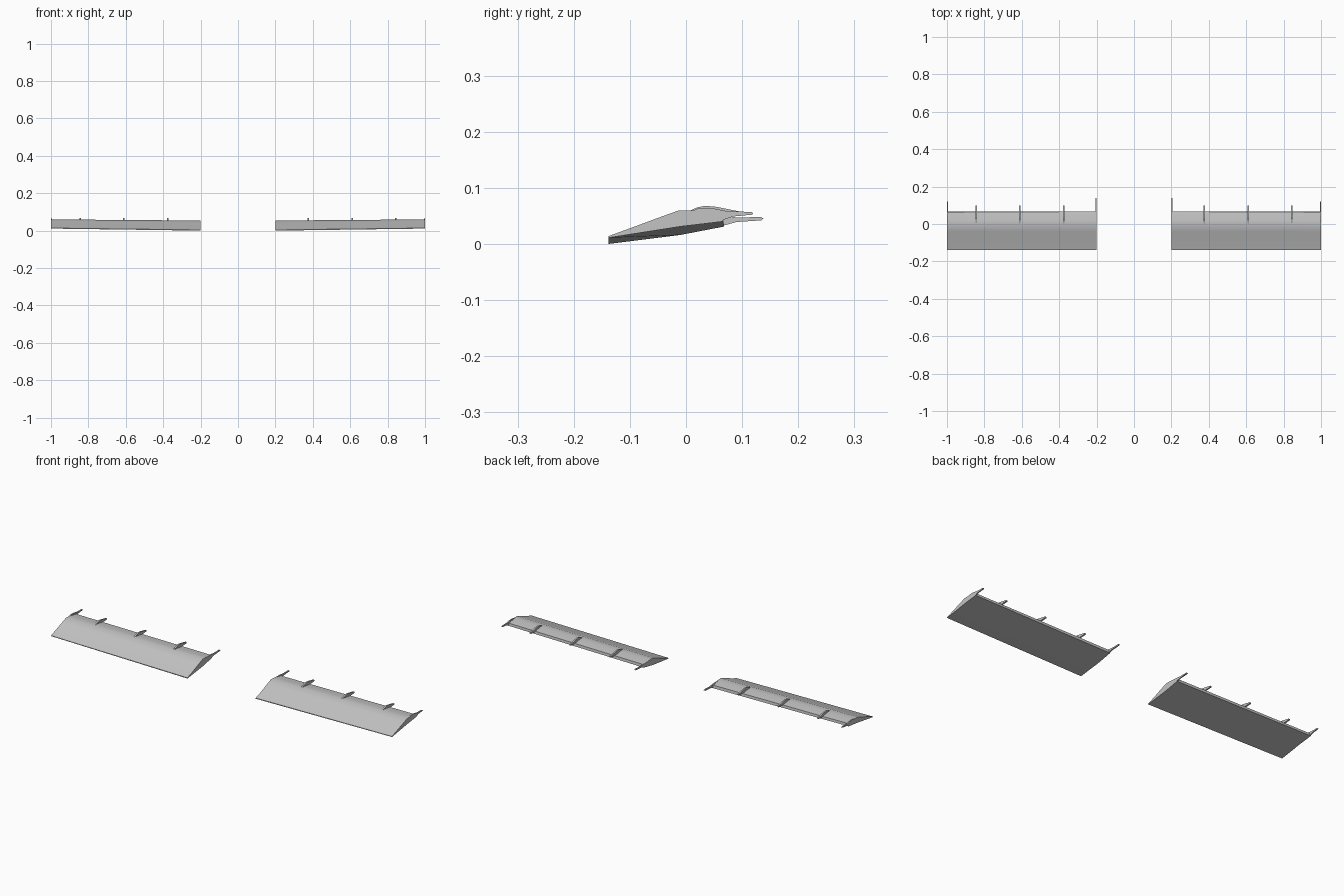
import bpy, bmesh

if "Cube" in bpy.data.objects:
    bpy.data.objects.remove(bpy.data.objects["Cube"])

grey = bpy.data.materials.new("aluminium grey")
grey.diffuse_color = (0.55, 0.55, 0.55, 1)
grey.use_nodes = True
grey.node_tree.nodes["Principled BSDF"].inputs["Base Color"].default_value = grey.diffuse_color


def loft(name, sections, smooth=True):
    """Skin a closed solid through matching (x, [(y, z), ...]) sections."""
    bm = bmesh.new()
    rings = [[bm.verts.new((x, y, z)) for y, z in prof] for x, prof in sections]
    n = len(rings[0])
    for a, b in zip(rings, rings[1:]):
        for i in range(n):
            j = (i + 1) % n
            bm.faces.new((a[i], a[j], b[j], b[i]))
    bm.faces.new(rings[0])
    bm.faces.new(rings[-1])
    bmesh.ops.recalc_face_normals(bm, faces=bm.faces)
    me = bpy.data.meshes.new(name)
    bm.to_mesh(me)
    bm.free()
    me.materials.append(grey)
    ob = bpy.data.objects.new(name, me)
    bpy.context.collection.objects.link(ob)
    bpy.context.view_layer.objects.active = ob
    ob.select_set(True)
    if smooth:
        bpy.ops.object.shade_smooth_by_angle(angle=0.7)
    ob.select_set(False)
    return ob


def plate(name, x, width, prof):
    return loft(name, [(x - width / 2, prof), (x + width / 2, prof)], False)


# Flap cross-sections: thicker and lower inboard, thin front edge
inner = [(-.138, .003), (-.138, .007), (-.105, .018), (-.04, .045), (-.008, .057),
         (.02, .056), (.066, .049), (.068, .034), (-.01, .019)]
outer = [(-.138, .014), (-.138, .017), (-.105, .029), (-.04, .053), (-.012, .063),
         (.02, .063), (.064, .056), (.066, .043), (-.01, .034)]

# Curved hinge arms and end arms
arm = [(.0, .055), (.004, .061), (.02, .068), (.034, .071), (.055, .069),
       (.1, .060), (.1, .054), (.066, .052), (.03, .054)]
inner_tip = [(.0, .05), (.02, .055), (.068, .053), (.09, .050), (.134, .051),
             (.138, .048), (.134, .045), (.09, .042), (.068, .036), (.02, .04)]
outer_tip = [(.0, .055), (.02, .066), (.045, .067), (.075, .061), (.117, .060),
             (.12, .057), (.117, .055), (.085, .052), (.064, .045), (.02, .045)]

for side, label in ((1, "right"), (-1, "left")):
    loft(label + "_flap_panel", [(side * .2, inner), (side * 1.0, outer)])
    for i, x in enumerate((.375, .61, .843)):
        plate(f"{label}_hinge_arm_{i + 1}", side * x, .008, arm)
    plate(label + "_inner_end_arm", side * .203, .006, inner_tip)
    plate(label + "_outer_end_arm", side * .997, .006, outer_tip)

# Stand the model on the ground
low = min(v.co.z for o in bpy.context.collection.objects for v in o.data.vertices)
for o in bpy.context.collection.objects:
    for v in o.data.vertices:
        v.co.z -= low
